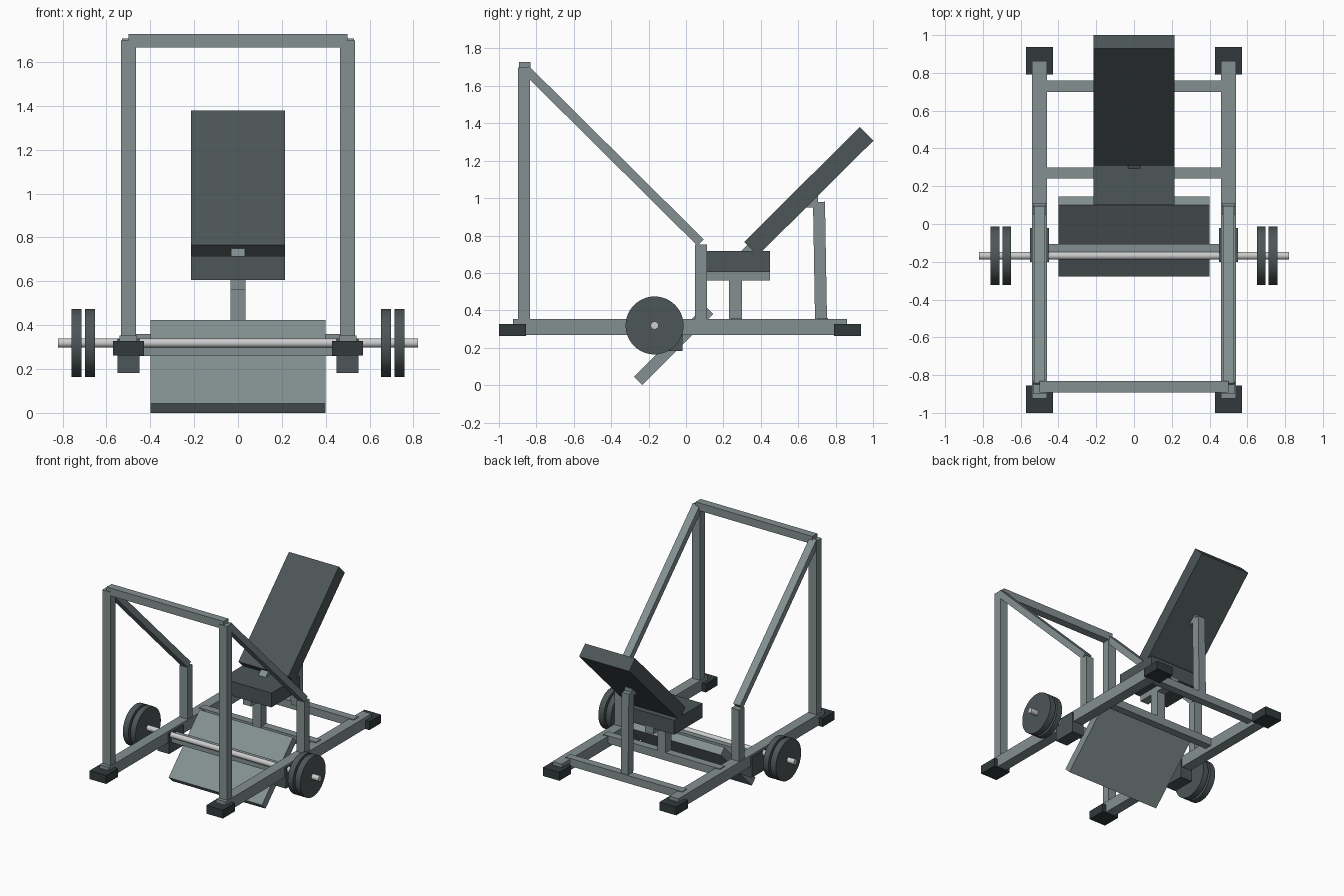
import bpy, math
from mathutils import Vector

if "Cube" in bpy.data.objects:
    bpy.data.objects.remove(bpy.data.objects["Cube"])


def material(name, rgb):
    m = bpy.data.materials.new(name)
    m.diffuse_color = (*rgb, 1)
    m.use_nodes = True
    m.node_tree.nodes["Principled BSDF"].inputs["Base Color"].default_value = m.diffuse_color
    return m


STEEL = material("steel", (0.23, 0.28, 0.285))
PAD = material("pad", (0.075, 0.092, 0.096))
RUBBER = material("rubber", (0.032, 0.042, 0.045))
CHROME = material("chrome", (0.55, 0.57, 0.58))


def finish(name, mat):
    ob = bpy.context.object
    ob.name = name
    ob.data.materials.append(mat)
    return ob


def block(name, x, y, z, mat=STEEL):
    """Box from (min, max) ranges."""
    c = [(a + b) / 2 for a, b in (x, y, z)]
    bpy.ops.mesh.primitive_cube_add(size=1, location=c)
    ob = finish(name, mat)
    ob.scale = [b - a for a, b in (x, y, z)]
    return ob


def slanted(name, x, a, b, width, thick, mat=STEEL):
    """Box whose centre line runs from a to b in the y-z plane."""
    a, b = Vector(a), Vector(b)
    mid, d = (a + b) / 2, b - a
    bpy.ops.mesh.primitive_cube_add(size=1, location=(x, mid.x, mid.y),
                                    rotation=(math.atan2(d.y, d.x), 0, 0))
    ob = finish(name, mat)
    ob.scale = (width, d.length, thick)
    return ob


def rod(name, x0, x1, r, y, z, mat, sides=48):
    """Cylinder along x."""
    bpy.ops.mesh.primitive_cylinder_add(vertices=sides, radius=r, depth=abs(x1 - x0),
                                        location=((x0 + x1) / 2, y, z),
                                        rotation=(0, math.pi / 2, 0))
    finish(name, mat)
    bpy.ops.object.shade_smooth_by_angle()


BAR_Y, BAR_Z = -0.168, 0.319

# Side frames, mirrored
for s, side in ((-1, "left"), (1, "right")):
    def bx(half, c=0.5):
        return (s * c - half, s * c + half)
    block(f"base_rail_{side}", bx(0.04), (-0.925, 0.862), (0.267, 0.354))
    block(f"front_foot_{side}", bx(0.071), (-1.0, -0.855), (0.262, 0.327), RUBBER)
    block(f"back_foot_{side}", bx(0.071), (0.791, 0.936), (0.262, 0.327), RUBBER)
    block(f"upright_{side}", bx(0.034), (-0.897, -0.834), (0.33, 1.698))
    block(f"short_post_{side}", bx(0.034), (0.048, 0.112), (0.33, 0.752))
    slanted(f"diagonal_brace_{side}", s * 0.5, (-0.858, 1.69), (0.078, 0.762), 0.06, 0.048)
    block(f"bar_bracket_{side}", bx(0.05), (-0.2, -0.02), (0.182, 0.34), PAD)
    # Weight plates
    rod(f"inner_plate_{side}", s * 0.652, s * 0.697, 0.155, BAR_Y, BAR_Z, PAD)
    rod(f"outer_plate_{side}", s * 0.713, s * 0.76, 0.155, BAR_Y, BAR_Z, PAD)

# Cross members
block("top_bar", (-0.5, 0.5), (-0.892, -0.832), (1.667, 1.727))
block("rear_cross_bar", (-0.5, 0.5), (0.7, 0.76), (0.3, 0.36))
block("seat_cross_bar", (-0.5, 0.5), (0.24, 0.3), (0.3, 0.36))
block("footplate_cross_bar", (-0.48, 0.48), (-0.168, -0.107), (0.26, 0.322))

# Barbell and footplate
rod("barbell", -0.82, 0.82, 0.021, BAR_Y, BAR_Z, CHROME, 32)
slanted("footplate", 0, (-0.256, 0.022), (0.123, 0.402), 0.8, 0.062)

# Seat and its support
block("seat_cushion", (-0.214, 0.214), (0.103, 0.45), (0.605, 0.716), PAD)
block("seat_beam", (-0.035, 0.035), (0.112, 0.45), (0.56, 0.61))
block("seat_post", (-0.035, 0.035), (0.229, 0.3), (0.34, 0.6))

# Backrest and its support
slanted("backrest", 0, (0.347, 0.729), (0.965, 1.343), 0.428, 0.103, PAD)
slanted("backrest_hinge", 0, (0.29, 0.67), (0.42, 0.8), 0.064, 0.06)
block("backrest_bracket", (-0.031, 0.031), (0.6, 0.706), (0.95, 1.01))
slanted("backrest_post", 0, (0.722, 0.34), (0.711, 0.98), 0.062, 0.064)
